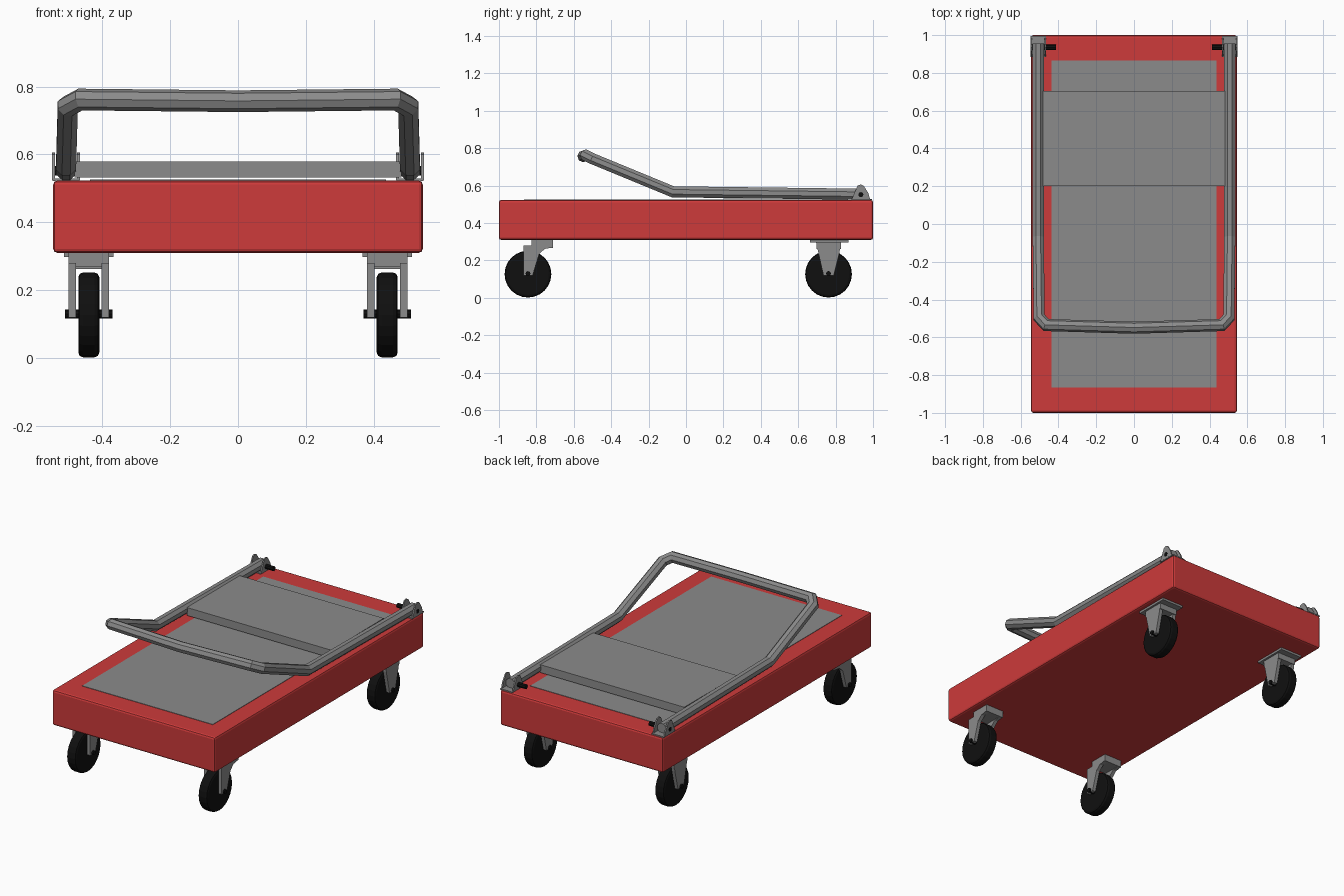
import bpy, bmesh, math
from mathutils import Vector

if "Cube" in bpy.data.objects:
    bpy.data.objects.remove(bpy.data.objects["Cube"])


def material(name, rgb):
    m = bpy.data.materials.new(name)
    m.diffuse_color = (*rgb, 1)
    m.use_nodes = True
    m.node_tree.nodes["Principled BSDF"].inputs["Base Color"].default_value = m.diffuse_color
    return m


RED = material("red paint", (0.61, 0.043, 0.043))
GREY = material("grey metal", (0.26, 0.26, 0.26))
BLACK = material("black rubber", (0.005, 0.005, 0.005))


def finish(bm, name, mat, bevel=0, segments=1):
    bmesh.ops.recalc_face_normals(bm, faces=bm.faces)
    me = bpy.data.meshes.new(name)
    bm.to_mesh(me)
    bm.free()
    me.materials.append(mat)
    ob = bpy.data.objects.new(name, me)
    bpy.context.collection.objects.link(ob)
    if bevel:
        b = ob.modifiers.new("bevel", 'BEVEL')
        b.width, b.segments, b.limit_method = bevel, segments, 'ANGLE'
    return ob


def extrude_x(name, profile, x0, x1, mat, bevel=0, segments=1):
    """Extrude a (y, z) outline from x0 to x1."""
    bm = bmesh.new()
    f = bm.faces.new([bm.verts.new((x0, y, z)) for y, z in profile])
    ext = bmesh.ops.extrude_face_region(bm, geom=[f])["geom"]
    bmesh.ops.translate(bm, vec=(x1 - x0, 0, 0),
                        verts=[v for v in ext if isinstance(v, bmesh.types.BMVert)])
    return finish(bm, name, mat, bevel, segments)


def box(name, x0, x1, y0, y1, z0, z1, mat, bevel=0, segments=1):
    return extrude_x(name, [(y0, z0), (y1, z0), (y1, z1), (y0, z1)], x0, x1, mat, bevel, segments)


def disc_x(name, x0, x1, y, z, r, n, mat, bevel=0, segments=1):
    pts = [(y + r * math.cos(2 * math.pi * i / n), z + r * math.sin(2 * math.pi * i / n)) for i in range(n)]
    return extrude_x(name, pts, x0, x1, mat, bevel, segments)


def tube(name, path, r, sides, mat):
    """Sweep a polygon along a path with mitred corners."""
    pts = [Vector(p) for p in path]
    bm = bmesh.new()
    d = (pts[1] - pts[0]).normalized()
    u = d.cross(Vector((0, 0, 1))).normalized()
    w = u.cross(d)
    ring = []
    for i in range(sides):
        a = 2 * math.pi * (i + 0.5) / sides
        ring.append(pts[0] + r * (u * math.cos(a) + w * math.sin(a)))
    rings = [[bm.verts.new(c) for c in ring]]
    for k in range(1, len(pts)):
        d = (pts[k] - pts[k - 1]).normalized()
        n = d if k == len(pts) - 1 else (d + (pts[k + 1] - pts[k]).normalized()).normalized()
        ring = [c + d * ((pts[k] - c).dot(n) / d.dot(n)) for c in ring]
        rings.append([bm.verts.new(c) for c in ring])
    for a, b in zip(rings, rings[1:]):
        for i in range(sides):
            j = (i + 1) % sides
            bm.faces.new((a[i], a[j], b[j], b[i]))
    bm.faces.new(rings[0])
    bm.faces.new(rings[-1])
    return finish(bm, name, mat)


# Deck and grip mat
box("deck", -0.545, 0.545, -1, 1, 0.31, 0.523, RED, 0.012, 2)
box("deck_mat", -0.437, 0.437, -0.865, 0.865, 0.52, 0.5255, GREY)

# Folded handle with its infill panel
half = [(0.507, 0.955, 0.554), (0.507, -0.07, 0.567), (0.502, -0.495, 0.742), (0.465, -0.535, 0.762)]
path = half + [(0, -0.549, 0.757)] + [(-x, y, z) for x, y, z in reversed(half)]
tube("handle", path, 0.032, 8, GREY)
box("handle_panel", -0.482, 0.482, 0.2, 0.705, 0.532, 0.58, GREY)

# Wheel forks, side outlines (y, z)
swivel = [(-0.87, 0.12), (-0.82, 0.12), (-0.785, 0.235), (-0.755, 0.262), (-0.71, 0.27),
          (-0.71, 0.312), (-0.825, 0.312), (-0.825, 0.28), (-0.87, 0.28)]
fixed = [(0.735, 0.12), (0.79, 0.12), (0.82, 0.24), (0.83, 0.30), (0.695, 0.30), (0.708, 0.24)]

for s, side in ((-1, "left"), (1, "right")):
    # Handle hinges
    c = s * 0.507
    box(side + "_hinge_base", c - 0.04, c + 0.04, 0.885, 0.995, 0.522, 0.529, GREY)
    ear = [(0.885, 0.525), (0.985, 0.525), (0.975, 0.56), (0.95, 0.6), (0.935, 0.606), (0.917, 0.6), (0.9, 0.56)]
    for k, off in ((1, 0.033), (2, -0.041)):
        extrude_x(f"{side}_hinge_ear_{k}", ear, c + off, c + off + 0.008, GREY)
    disc_x(side + "_hinge_pin", s * 0.413, s * 0.549, 0.935, 0.552, 0.014, 8, BLACK)

    # Casters
    x = s * 0.44
    for end, outline, y in (("front", swivel, -0.845), ("rear", fixed, 0.762)):
        n = f"{end}_{side}_"
        disc_x(n + "wheel", x - 0.031, x + 0.031, y, 0.127, 0.125, 24, BLACK, 0.014, 2)
        disc_x(n + "axle", x - 0.07, x + 0.07, y, 0.13, 0.013, 8, BLACK)
        extrude_x(n + "fork_inner", outline, x - 0.06, x - 0.038, GREY)
        extrude_x(n + "fork_outer", outline, x + 0.038, x + 0.06, GREY)
    box(f"front_{side}_fork_bridge", x - 0.06, x + 0.06, -0.825, -0.71, 0.268, 0.312, GREY)
    box(f"rear_{side}_fork_bridge", x - 0.06, x + 0.06, 0.699, 0.829, 0.262, 0.3, GREY)
    box(f"rear_{side}_mount_plate", x - 0.073, x + 0.073, 0.662, 0.868, 0.297, 0.312, GREY)
